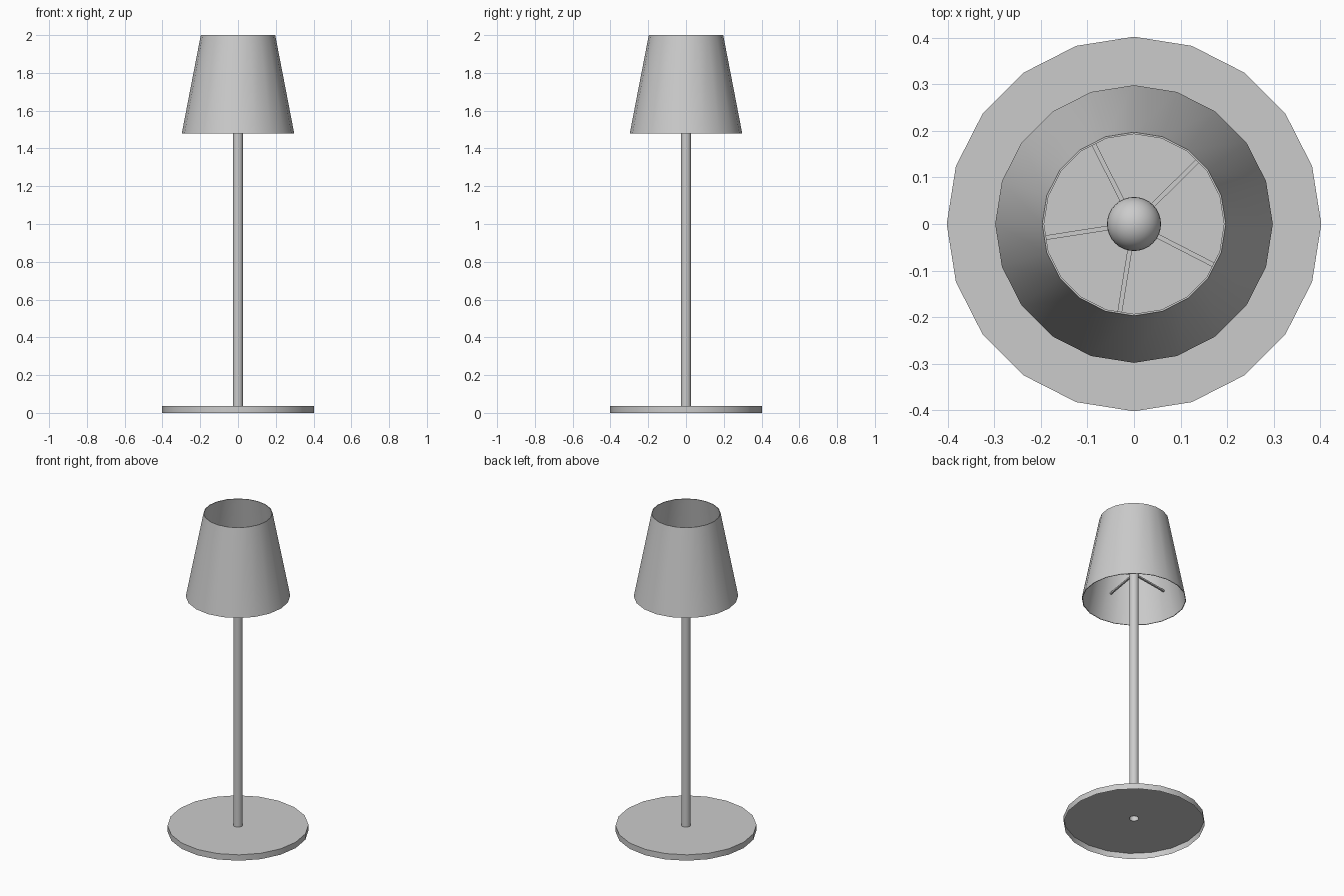
import bpy, bmesh, math
from mathutils import Vector, Matrix

if "Cube" in bpy.data.objects:
    bpy.data.objects.remove(bpy.data.objects["Cube"])


def finish(name, bm, recalc=True):
    if recalc:
        bmesh.ops.recalc_face_normals(bm, faces=bm.faces)
    mesh = bpy.data.meshes.new(name)
    bm.to_mesh(mesh)
    bm.free()
    ob = bpy.data.objects.new(name, mesh)
    bpy.context.collection.objects.link(ob)
    bpy.ops.object.select_all(action='DESELECT')
    ob.select_set(True)
    bpy.context.view_layer.objects.active = ob
    bpy.ops.object.shade_smooth_by_angle(angle=math.radians(35))
    return ob


def lathe(name, profile, sides, loop=False):
    """Turn an (r, z) profile, listed bottom-up on the outside, around z."""
    bm = bmesh.new()
    rings = [[bm.verts.new((r * math.cos(2 * math.pi * i / sides),
                            r * math.sin(2 * math.pi * i / sides), z))
              for i in range(sides)] for r, z in profile]
    pairs = list(zip(rings, rings[1:]))
    if loop:
        pairs.append((rings[-1], rings[0]))
    for a, b in pairs:
        for i in range(sides):
            j = (i + 1) % sides
            bm.faces.new((a[i], a[j], b[j], b[i]))
    return finish(name, bm, recalc=False)


# Round foot: a shallow disc, open underneath, with a hole for the stem
lathe("base", [(0.402, 0.0), (0.402, 0.037), (0.027, 0.037)], 20)

# Hollow stem, open at the bottom
lathe("stem", [(0.027, 0.035), (0.027, 1.71)], 20)

# Thin-walled tapered shade, open at both ends
lathe("shade", [(0.298, 1.478), (0.197, 2.0), (0.193, 2.0), (0.294, 1.478)], 20, loop=True)

# Bulb on top of the stem
bm = bmesh.new()
bmesh.ops.create_uvsphere(bm, u_segments=32, v_segments=16, radius=0.058,
                          matrix=Matrix.Translation((0, 0, 1.755)))
finish("bulb", bm)

# Five square rods carrying the shade
bm = bmesh.new()
inner, outer, z = 0.02, 0.259, 1.645
for k in range(5):
    a = math.radians(44.8 + 72 * k)
    bmesh.ops.create_cube(bm, size=1, matrix=Matrix.Rotation(a, 4, 'Z')
                          @ Matrix.Translation(((inner + outer) / 2, 0, z))
                          @ Matrix.Diagonal((outer - inner, 0.01, 0.01, 1)))
finish("shade_rods", bm)
